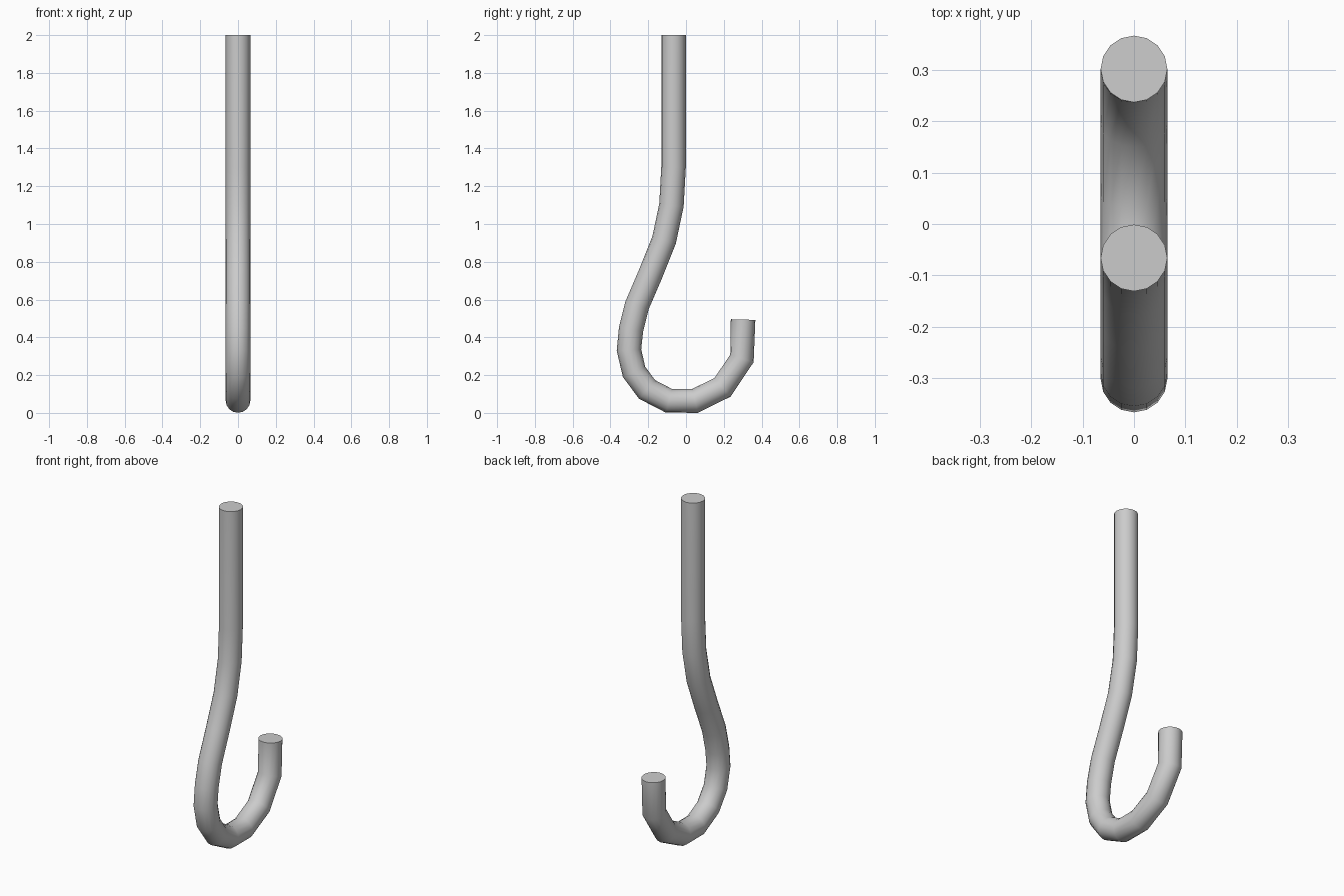
import bpy, bmesh, math
from mathutils import Vector

if "Cube" in bpy.data.objects:
    bpy.data.objects.remove(bpy.data.objects["Cube"])

RADIUS, SIDES = 0.065, 16

# Hook centre line in the y-z plane, from shank top to tip
path = [(-0.066, 2.0), (-0.066, 1.30), (-0.077, 1.10), (-0.116, 0.915),
        (-0.188, 0.735), (-0.259, 0.57), (-0.291, 0.442), (-0.302, 0.333),
        (-0.275, 0.217), (-0.206, 0.124), (-0.090, 0.064), (0.048, 0.064),
        (0.193, 0.135), (0.296, 0.288), (0.302, 0.494)]
pts = [Vector((0, y, z)) for y, z in path]

bm = bmesh.new()
rings = []
for i, p in enumerate(pts):
    # Ring lies across the average direction of its neighbouring segments
    t = Vector()
    if i > 0:
        t += (p - pts[i - 1]).normalized()
    if i < len(pts) - 1:
        t += (pts[i + 1] - p).normalized()
    t.normalize()
    u = Vector((1, 0, 0))
    v = t.cross(u)
    rings.append([bm.verts.new(p + RADIUS * (u * math.cos(a) + v * math.sin(a)))
                  for a in (2 * math.pi * k / SIDES for k in range(SIDES))])

# Tube walls
for a, b in zip(rings, rings[1:]):
    for k in range(SIDES):
        n = (k + 1) % SIDES
        bm.faces.new((a[k], a[n], b[n], b[k]))
# End caps
bm.faces.new(rings[0][::-1])
bm.faces.new(rings[-1])
bmesh.ops.recalc_face_normals(bm, faces=bm.faces)

mesh = bpy.data.meshes.new("hook")
bm.to_mesh(mesh)
bm.free()
hook = bpy.data.objects.new("hook", mesh)
bpy.context.collection.objects.link(hook)
bpy.context.view_layer.objects.active = hook
hook.select_set(True)
bpy.ops.object.shade_smooth_by_angle(angle=math.radians(50))
